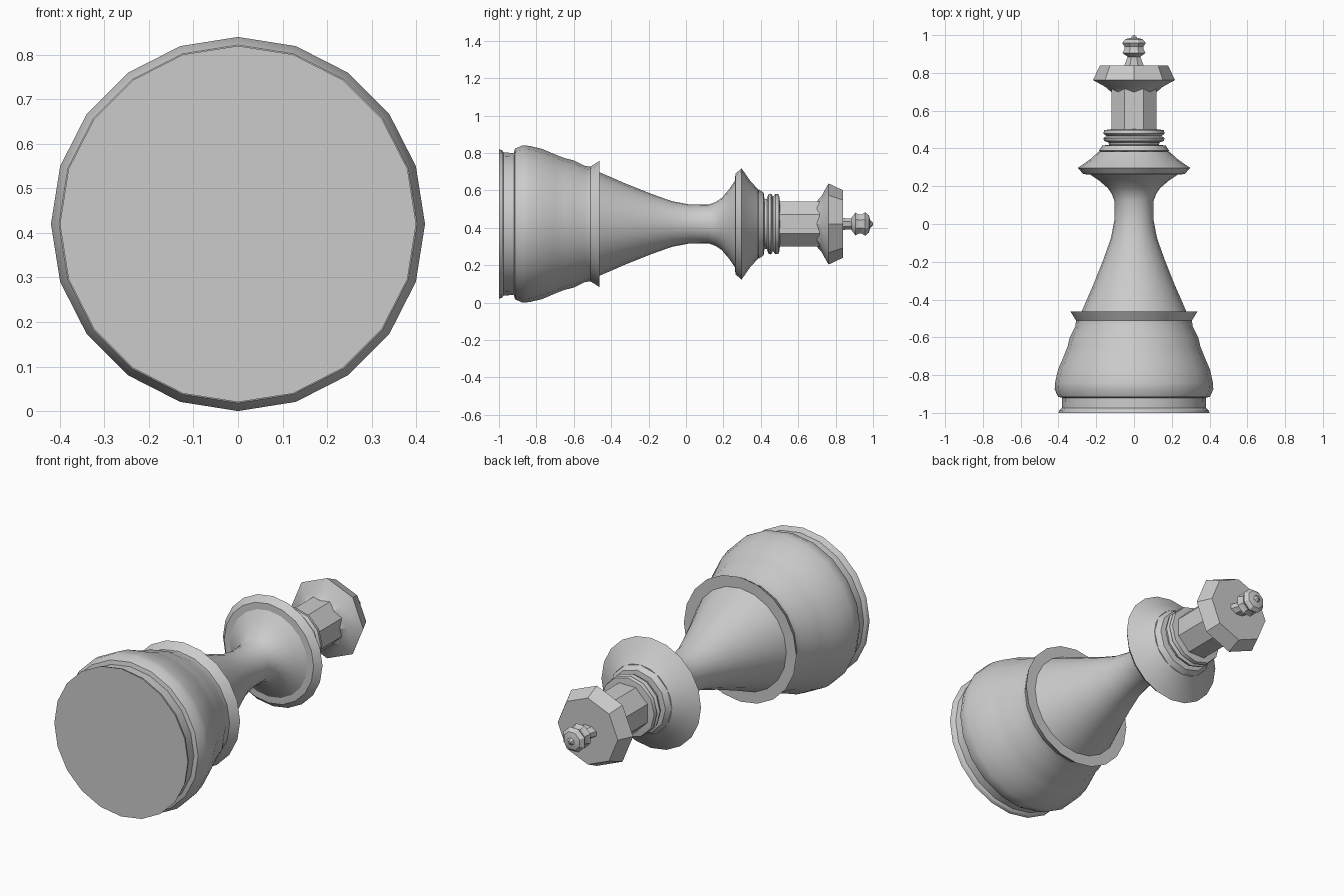
import bpy, bmesh, math

if "Cube" in bpy.data.objects:
    bpy.data.objects.remove(bpy.data.objects["Cube"])

AXIS_Z = 0.42  # height of the turned axis of the piece lying on its side

mat = bpy.data.materials.new("plain_grey")
mat.diffuse_color = (0.6, 0.6, 0.6, 1)
mat.use_nodes = True
mat.node_tree.nodes["Principled BSDF"].inputs["Base Color"].default_value = mat.diffuse_color


def turned(name, profile, sides, phase=0.0, squash=None):
    """Lathe (y, radius) pairs around the y axis; squash maps y to a z scale."""
    bm = bmesh.new()
    rings = []
    for y, r in profile:
        k = squash(y) if squash else 1.0
        ring = []
        for i in range(sides):
            a = 2 * math.pi * (i + phase) / sides
            ring.append(bm.verts.new((r * math.sin(a), y, AXIS_Z + k * r * math.cos(a))))
        rings.append(ring)
    for a, b in zip(rings, rings[1:]):
        for i in range(sides):
            j = (i + 1) % sides
            bm.faces.new((a[i], a[j], b[j], b[i]))
    bm.faces.new(rings[0])
    bm.faces.new(rings[-1])
    bmesh.ops.recalc_face_normals(bm, faces=bm.faces)
    me = bpy.data.meshes.new(name)
    bm.to_mesh(me)
    bm.free()
    me.materials.append(mat)
    ob = bpy.data.objects.new(name, me)
    bpy.context.collection.objects.link(ob)
    bpy.ops.object.select_all(action='DESELECT')
    ob.select_set(True)
    bpy.context.view_layer.objects.active = ob
    bpy.ops.object.shade_smooth_by_angle(angle=math.radians(30))
    return ob


# Foot, bell-shaped base and its flared rim
turned("base", [(-1, .40), (-.985, .395), (-.975, .382), (-.92, .38),
                (-.915, .402), (-.875, .42), (-.84, .418), (-.77, .402),
                (-.70, .372), (-.65, .352), (-.60, .34), (-.54, .31),
                (-.51, .307), (-.463, .337)], 20)

# Concave stem
turned("stem", [(-.47, .28), (-.40, .25), (-.325, .217), (-.19, .163),
                (-.075, .122), (.02, .104), (.12, .103), (.16, .118),
                (.19, .138), (.23, .185), (.267, .24)], 20)

# Wide collar
turned("collar", [(.262, .235), (.264, .268), (.297, .298), (.34, .235),
                  (.385, .185)], 20)

# Stacked rings above the collar
turned("lower_ring", [(.38, .17), (.388, .186), (.415, .168), (.42, .13)], 12)
turned("upper_rings", [(.415, .13), (.432, .135), (.44, .158), (.455, .163),
                       (.465, .145), (.478, .162), (.497, .158), (.502, .12)], 12)

# Octagonal neck and crown
turned("neck", [(.49, .13), (.715, .13)], 8, 0.5)
turned("crown", [(.70, .122), (.725, .15), (.762, .217), (.84, .18)], 8)

# Finial: tapered post, faceted knob and tip
turned("finial_post", [(.835, .057), (.90, .03)], 8, 0.5,
       squash=lambda y: 0.6 if y < .85 else 1.0)
turned("finial_knob", [(.885, .035), (.905, .066), (.925, .055), (.94, .055),
                       (.958, .068), (.978, .05), (.985, .022)], 8, 0.5)
turned("finial_tip", [(.975, .03), (1.0, .006)], 6)
